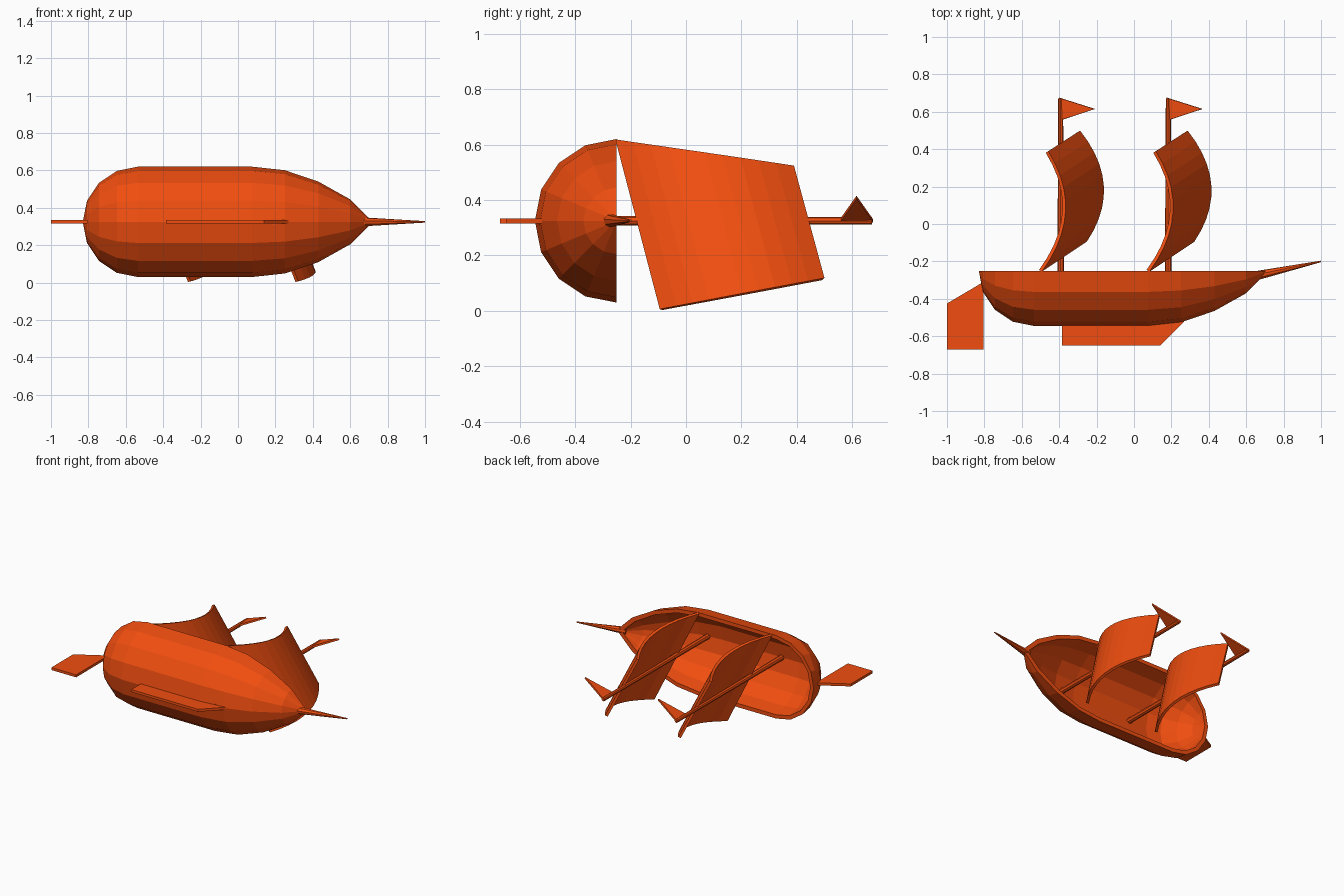
import bpy, bmesh
from math import sin, cos, pi
from mathutils import Vector

if "Cube" in bpy.data.objects:
    bpy.data.objects.remove(bpy.data.objects["Cube"])

ZC = 0.325      # centre plane of the ship (it lies on its side)
DECK = -0.25    # rim level along y

mat = bpy.data.materials.new("orange")
mat.diffuse_color = (0.88, 0.076, 0.005, 1)
mat.use_nodes = True
mat.node_tree.nodes["Principled BSDF"].inputs["Base Color"].default_value = mat.diffuse_color


def finish(name, bm):
    bmesh.ops.remove_doubles(bm, verts=bm.verts, dist=1e-5)
    bmesh.ops.recalc_face_normals(bm, faces=bm.faces)
    me = bpy.data.meshes.new(name)
    bm.to_mesh(me)
    bm.free()
    me.materials.append(mat)
    ob = bpy.data.objects.new(name, me)
    bpy.context.collection.objects.link(ob)
    return ob


def quad(bm, *vs):
    bm.faces.new(vs)


def plate(name, pts, thick):
    """Flat polygon given by 3D points, thickened along its normal."""
    bm = bmesh.new()
    f = bm.faces.new([bm.verts.new(p) for p in pts])
    f.normal_update()
    n = f.normal.copy() * thick
    bmesh.ops.translate(bm, verts=bm.verts, vec=-n / 2)
    top = bmesh.ops.extrude_face_region(bm, geom=[f], use_keep_orig=True)
    bmesh.ops.translate(bm, vec=n, verts=[v for v in top["geom"] if isinstance(v, bmesh.types.BMVert)])
    return finish(name, bm)


def pole(name, a, b, r1, r2, sides=8):
    """Tapered rod between two points."""
    a, b = Vector(a), Vector(b)
    bm = bmesh.new()
    bmesh.ops.create_cone(bm, cap_ends=True, segments=sides, radius1=r1, radius2=r2, depth=(b - a).length)
    q = Vector((0, 0, 1)).rotation_difference(b - a)
    for v in bm.verts:
        v.co = q @ v.co + (a + b) / 2
    return finish(name, bm)


# Hull: half-round shell, quarter-sphere stern and tapering bow
def rings(radius, bow):
    stern = [(-0.535 - radius * cos(i * pi / 8), radius * sin(i * pi / 8)) for i in range(5)]
    return stern + bow


def skin(bm, profile):
    grid = [[bm.verts.new((x, DECK - r * sin(k * pi / 8), ZC + r * cos(k * pi / 8)))
             for k in range(9)] for x, r in profile]
    for p, q in zip(grid, grid[1:]):
        for k in range(8):
            quad(bm, p[k], p[k + 1], q[k + 1], q[k])
    return grid


bm = bmesh.new()
outer = skin(bm, rings(0.295, [(0.075, 0.295), (0.25, 0.276), (0.43, 0.215), (0.6, 0.12), (0.72, 0)]))
inner = skin(bm, rings(0.268, [(0.075, 0.268), (0.245, 0.249), (0.42, 0.188), (0.58, 0.095), (0.68, 0)]))
for i in range(len(outer) - 1):
    for k in (0, 8):
        quad(bm, outer[i][k], outer[i + 1][k], inner[i + 1][k], inner[i][k])
bmesh.ops.dissolve_degenerate(bm, edges=bm.edges, dist=1e-5)
finish("hull", bm)

# Bowsprit, keel and rudder
pole("bowsprit", (0.66, -0.275, ZC), (1.0, -0.2, ZC), 0.025, 0.004)
plate("keel", [(x, y, ZC) for x, y in
               [(-0.385, -0.53), (-0.385, -0.65), (0.14, -0.65), (0.27, -0.52)]], 0.018)
plate("rudder", [(x, y, ZC) for x, y in
                 [(-1, -0.425), (-1, -0.67), (-0.805, -0.67), (-0.805, -0.31)]], 0.018)


# Sail: four-cornered cloth bulging forward
def sail(name, dx, n=10, bulge=0.108):
    a, b = Vector((-0.5, -0.25, 0.617)), Vector((-0.465, 0.385, 0.52))
    d, c = Vector((-0.26, -0.09, 0.005)), Vector((-0.295, 0.495, 0.115))
    bm = bmesh.new()
    rows = []
    for i in range(n + 1):
        t = i / n
        off = Vector((dx + bulge * 4 * t * (1 - t), 0, 0))
        rows.append([bm.verts.new(p.lerp(q, t) + off) for p, q in ((a, b), (d, c))])
    for p, q in zip(rows, rows[1:]):
        quad(bm, p[0], p[1], q[1], q[0])
    ob = finish(name, bm)
    m = ob.modifiers.new("thickness", "SOLIDIFY")
    m.thickness, m.offset = 0.018, 0


# Two identical rigs: mast, sail and pennant
for label, dx in (("rear", 0.0), ("fore", 0.575)):
    x = -0.392 + dx
    pole(label + "_mast", (x, -0.53, ZC), (x, 0.67, ZC), 0.019, 0.013)
    sail(label + "_sail", dx)
    plate(label + "_flag", [(x - 0.008, 0.675, ZC), (x + 0.182, 0.615, 0.41), (x, 0.555, ZC)], 0.012)
